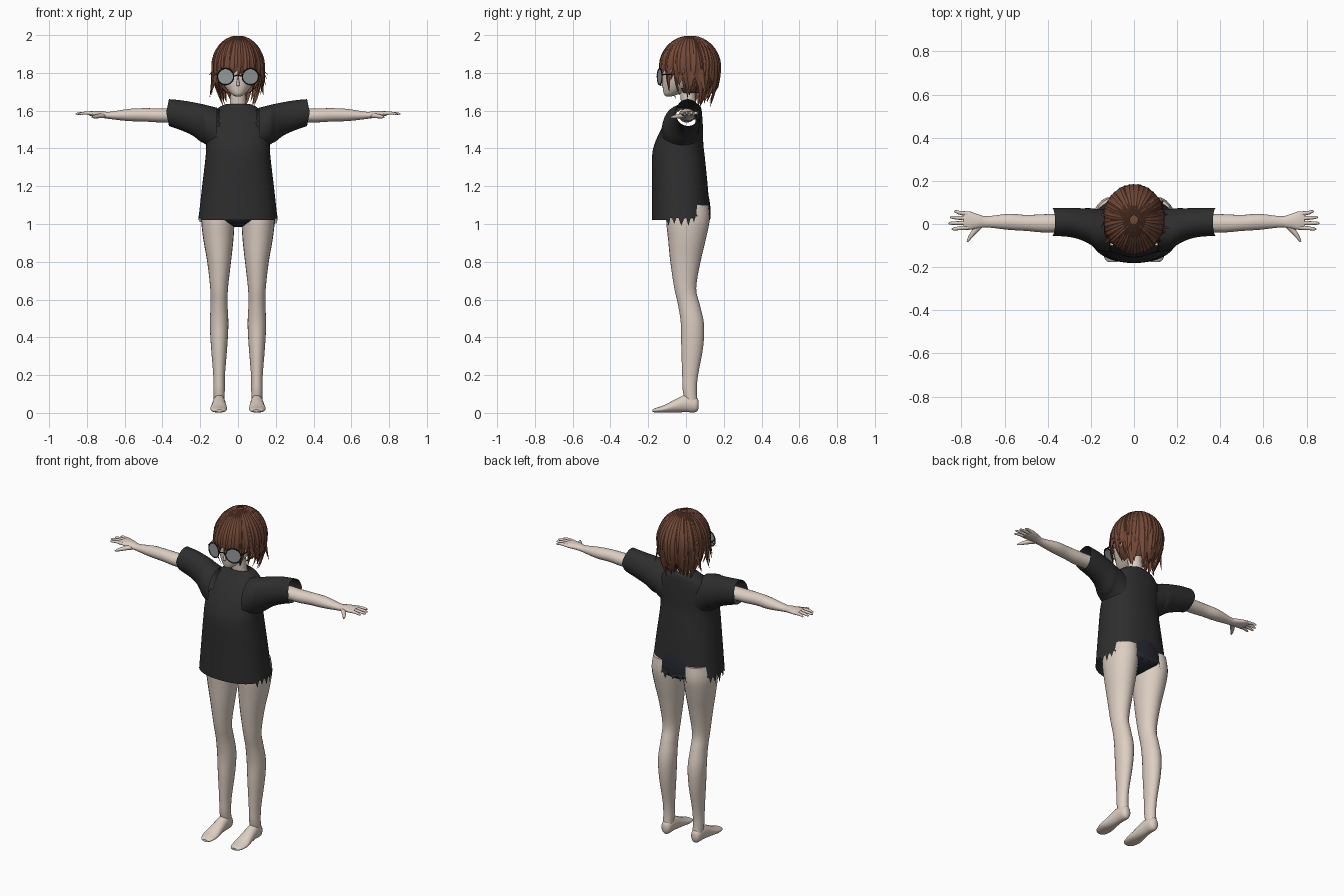
import bpy, bmesh, math, random
from mathutils import Vector

random.seed(4)
if "Cube" in bpy.data.objects:
    bpy.data.objects.remove(bpy.data.objects["Cube"])


def material(name, r, g, b):
    m = bpy.data.materials.new(name)
    m.use_nodes = True
    m.diffuse_color = (r, g, b, 1)
    bsdf = m.node_tree.nodes["Principled BSDF"]
    bsdf.inputs["Base Color"].default_value = (r, g, b, 1)
    bsdf.inputs["Roughness"].default_value = 0.8
    return m


SKIN = material("pale skin", .72, .62, .54)
SHIRT = material("charcoal cloth", .027, .027, .027)
HAIR = material("brown hair", .17, .066, .038)
SHORTS = material("dark navy cloth", .018, .02, .03)
LENS = material("grey lens", .3, .32, .32)
FRAME = material("black frame", .01, .01, .01)
LIPS = material("muted lips", .4, .2, .18)


def finish(bm, name, mat, angle=50):
    bmesh.ops.recalc_face_normals(bm, faces=bm.faces)
    me = bpy.data.meshes.new(name)
    bm.to_mesh(me)
    bm.free()
    ob = bpy.data.objects.new(name, me)
    bpy.context.collection.objects.link(ob)
    me.materials.append(mat)
    bpy.ops.object.select_all(action="DESELECT")
    ob.select_set(True)
    bpy.context.view_layer.objects.active = ob
    bpy.ops.object.shade_smooth_by_angle(angle=math.radians(angle))
    return ob


def smooth_rings(rings, steps=4):
    """Catmull-Rom interpolation between the key rings."""
    out = []
    for i in range(len(rings) - 1):
        p0, p1, p2 = rings[max(i - 1, 0)], rings[i], rings[i + 1]
        p3 = rings[min(i + 2, len(rings) - 1)]
        for k in range(steps):
            t = k / steps
            out.append([b + .5 * t * (c - a + t * (2*a - 5*b + 4*c - d + t * (3*(b - c) + d - a)))
                        for a, b, c, d in zip(p0, p1, p2, p3)])
    return out + [list(rings[-1])]


def loft(name, rings, mat, axis="z", side=1, n=20, power=2, caps=True, edit=None):
    """Each ring: place on axis, two centre coordinates, two radii."""
    bm = bmesh.new()
    loops = []
    for t, u, v, a, b in smooth_rings(rings):
        loop = []
        for i in range(n):
            ang = math.tau * i / n
            c, s = math.cos(ang), math.sin(ang)
            p = u + math.copysign(abs(c) ** (2 / power), c) * max(a, .001)
            q = v + math.copysign(abs(s) ** (2 / power), s) * max(b, .001)
            x, y, z = {"x": (t, p, q), "y": (p, t, q), "z": (p, q, t)}[axis]
            loop.append(bm.verts.new((x * side, y, z)))
        loops.append(loop)
    for lo, hi in zip(loops, loops[1:]):
        for i in range(n):
            j = (i + 1) % n
            bm.faces.new((lo[i], lo[j], hi[j], hi[i]))
    if caps:
        bm.faces.new(loops[0])
        bm.faces.new(loops[-1])
    if edit:
        edit(bm, loops)
    return finish(bm, name, mat)


# Shirt body: ragged hem at sides and back, openings into the sleeves
def trim_shirt(bm, loops):
    for i, v in enumerate(loops[0]):
        if v.co.y > -.1:
            v.co.z += random.uniform(-.035, -.01) if i % 3 == 0 else random.uniform(.005, .025)
    holes = []
    for f in bm.faces:
        c = f.calc_center_median()
        if abs(c.x) > .1 and ((c.y + .025) / .075) ** 2 + ((c.z - 1.53) / .075) ** 2 < 1:
            holes.append(f)
    bmesh.ops.delete(bm, geom=holes, context="FACES")


profile = [(1.02, .21, -.18, .13), (1.2, .19, -.18, .115), (1.35, .172, -.18, .1),
           (1.42, .168, -.168, .092), (1.5, .165, -.132, .09), (1.57, .15, -.085, .086),
           (1.615, .105, -.045, .08), (1.635, .065, -.03, .065)]
loft("shirt_body", [(z, 0, (f + b) / 2, w, (b - f) / 2) for z, w, f, b in profile],
     SHIRT, n=96, power=2.3, caps=False, edit=trim_shirt)


# Slanted cuffs
def slant_cuff(bm, loops):
    for v in bm.verts:
        k = max(0, abs(v.co.x) - .2) / .18
        v.co.x -= math.copysign(k * .2 * (v.co.z - 1.59), v.co.x)


sleeve = [(.11, -.03, 1.49, .1, .125), (.17, -.025, 1.525, .095, .105), (.2, -.012, 1.537, .085, .1),
          (.25, 0, 1.558, .073, .088), (.31, .008, 1.575, .067, .08), (.38, .01, 1.59, .065, .071)]
arm = [(.33, .005, 1.575, .043, .038), (.42, .003, 1.575, .042, .037), (.5, .005, 1.578, .037, .035),
       (.58, .01, 1.577, .037, .032), (.68, .01, 1.575, .026, .019), (.72, .012, 1.58, .032, .018),
       (.765, .016, 1.584, .043, .015), (.79, .016, 1.585, .038, .01)]
thumb = [(.0, .71, 1.574, .022, .014), (-.03, .735, 1.572, .017, .012),
         (-.06, .758, 1.568, .011, .009), (-.083, .772, 1.565, .004, .004)]
leg = [(.05, .1, .03, .028, .032), (.12, .1, .02, .03, .037), (.2, .1, .022, .031, .042),
       (.35, .1, .033, .043, .058), (.47, .1, .034, .049, .061), (.57, .1, .016, .045, .058),
       (.66, .1, -.004, .047, .058), (.8, .1, -.003, .063, .08), (.92, .104, .005, .08, .1),
       (1.02, .106, .01, .088, .115), (1.1, .1, .01, .084, .11)]
foot = [(.067, .1, .045, .012, .02), (.052, .1, .044, .028, .04), (0, .1, .05, .033, .046),
        (-.06, .101, .036, .039, .034), (-.115, .102, .021, .045, .02),
        (-.16, .1, .014, .036, .012), (-.177, .098, .011, .02, .006)]

for side, label in ((1, "left"), (-1, "right")):
    loft(label + "_sleeve", sleeve, SHIRT, "x", side, 40, caps=False, edit=slant_cuff)
    loft(label + "_arm", arm, SKIN, "x", side)
    loft(label + "_thumb", thumb, SKIN, "y", side, 12)
    for i, tip in enumerate((.845, .86, .853, .835)):
        y = -.016 + i * .021
        spread = (i - 1.2) * .006
        loft(f"{label}_finger_{i + 1}",
             [(.77, y, 1.585, .011, .01), (.81, y + spread / 2, 1.587, .009, .008),
              (tip - .01, y + spread, 1.584, .007, .006), (tip, y + spread, 1.583, .002, .002)],
             SKIN, "x", side, 10)
    loft(label + "_leg", leg, SKIN, "z", side, 24)
    loft(label + "_foot", foot, SKIN, "y", side, 20)
    loft(label + "_ear", [(.095, .015, 1.78, .01, .018), (.11, .02, 1.782, .02, .03),
                          (.12, .025, 1.785, .012, .02)], SKIN, "x", side, 12)

# Shorts, neck, head, nose and mouth
loft("shorts", [(.985, 0, .01, .025, .05), (1.0, 0, .01, .08, .09), (1.03, 0, .01, .185, .118),
                (1.1, 0, .01, .185, .118), (1.2, 0, .01, .15, .1)], SHORTS, n=32)
loft("neck", [(1.57, 0, .02, .07, .045), (1.62, 0, .015, .045, .04), (1.74, 0, .005, .04, .04)], SKIN)
loft("head", [(1.676, 0, -.09, .014, .016), (1.69, 0, -.075, .037, .043), (1.73, 0, -.037, .072, .087),
              (1.78, 0, -.012, .096, .113), (1.85, 0, 0, .11, .124), (1.92, 0, .01, .1, .115),
              (1.97, 0, .01, .06, .07)], SKIN, n=28)
loft("nose", [(1.73, 0, -.125, .005, .006), (1.738, 0, -.131, .008, .01),
              (1.775, 0, -.12, .004, .008)], SKIN, n=10)
loft("mouth", [(-.112, 0, 1.712, .014, .003), (-.118, 0, 1.712, .012, .002)], LIPS, "y", n=12)


# Round glasses
def tube(name, points, radius, mat, cyclic=False):
    cu = bpy.data.curves.new(name, "CURVE")
    cu.dimensions = "3D"
    cu.bevel_depth = radius
    cu.bevel_resolution = 2
    sp = cu.splines.new("POLY")
    sp.points.add(len(points) - 1)
    for p, co in zip(sp.points, points):
        p.co = (*co, 1)
    sp.use_cyclic_u = cyclic
    cu.materials.append(mat)
    bpy.context.collection.objects.link(bpy.data.objects.new(name, cu))


for side, label in ((1, "left"), (-1, "right")):
    rim = []
    for i in range(32):
        a = math.tau * i / 32
        x = .066 + .043 * math.cos(a)
        rim.append(Vector((side * x, -.15 + .3 * (x - .03), 1.78 + .043 * math.sin(a))))
    tube(label + "_lens_rim", rim, .003, FRAME, True)
    bm = bmesh.new()
    bm.faces.new([bm.verts.new(p) for p in rim])
    finish(bm, label + "_lens", LENS)
    tube(label + "_temple", [(side * .109, -.126, 1.79), (side * .118, -.05, 1.795),
                             (side * .115, .03, 1.795)], .003, FRAME)
tube("glasses_bridge", [(-.024, -.15, 1.782), (0, -.153, 1.79), (.024, -.15, 1.782)], .003, FRAME)

# Hair cap, open over the face
CROWN, RADII = Vector((0, .02, 1.83)), Vector((.135, .155, .165))
bm = bmesh.new()
bmesh.ops.create_uvsphere(bm, u_segments=40, v_segments=24, radius=.95)
for v in bm.verts:
    v.co = CROWN + v.co * RADII
open_faces = [f for f in bm.faces if f.calc_center_median().z < 1.69 or
              (f.calc_center_median().y < -.02 and f.calc_center_median().z < 1.85)]
bmesh.ops.delete(bm, geom=open_faces, context="FACES")
finish(bm, "hair_cap", HAIR)


def lock(bm, azimuth, end, flare, width, twist=0., start=82):
    """Tapered strand from the crown over the skull, then hanging to a tip."""
    steps, prev = 14, None
    for i in range(steps + 1):
        t = i / steps
        az = math.radians(azimuth + twist * t * t)
        el = math.radians(start * max(0, 1 - t / .6))
        hang = max(0, t - .6) / .4
        out = Vector((math.cos(az) * math.cos(el), math.sin(az) * math.cos(el), math.sin(el)))
        grow = 1 + flare * hang * hang
        p = CROWN + out * RADII * grow
        p.z += (end - CROWN.z) * hang
        along = Vector((-math.sin(az), math.cos(az), 0))
        w = width * (.25 + .75 * min(1, t / .5)) * (1 - hang ** 2) + .0005
        h = .35 * w
        ring = [bm.verts.new(p + d) for d in (along * w, out * h, -along * w, -out * h)]
        if prev:
            for k in range(4):
                bm.faces.new((prev[k], prev[k - 1], ring[k - 1], ring[k]))
        else:
            bm.faces.new(ring)
        prev = ring
    bm.faces.new(prev)


# Groups: name, azimuth span, count, tip height span, flare span, width
groups = [("fringe", -132, -48, 13, 1.785, 1.83, -.04, .03, .022),
          ("fringe_strands", -110, -72, 4, 1.75, 1.785, -.02, .04, .009),
          ("left_side_hair", -45, 25, 9, 1.67, 1.78, -.2, .16, .022),
          ("right_side_hair", 155, 225, 9, 1.67, 1.78, -.2, .16, .022),
          ("back_hair", 15, 165, 17, 1.7, 1.77, -.15, .05, .03),
          ("nape_hair", 20, 160, 15, 1.615, 1.665, -.42, -.25, .03)]
for name, a0, a1, count, z0, z1, f0, f1, width in groups:
    bm = bmesh.new()
    for i in range(count):
        lock(bm, a0 + (a1 - a0) * i / (count - 1), random.uniform(z0, z1), random.uniform(f0, f1),
             width * random.uniform(.85, 1.15), random.uniform(-12, 12))
    finish(bm, name, HAIR, 35)

# Flicked tips beside the face
bm = bmesh.new()
for az in (-35, -12, 8, 172, 192, 215):
    lock(bm, az, random.uniform(1.75, 1.79), random.uniform(.15, .28), .01)
    lock(bm, az + 6, random.uniform(1.65, 1.69), random.uniform(-.35, -.2), .014)
finish(bm, "flicked_strands", HAIR, 35)
